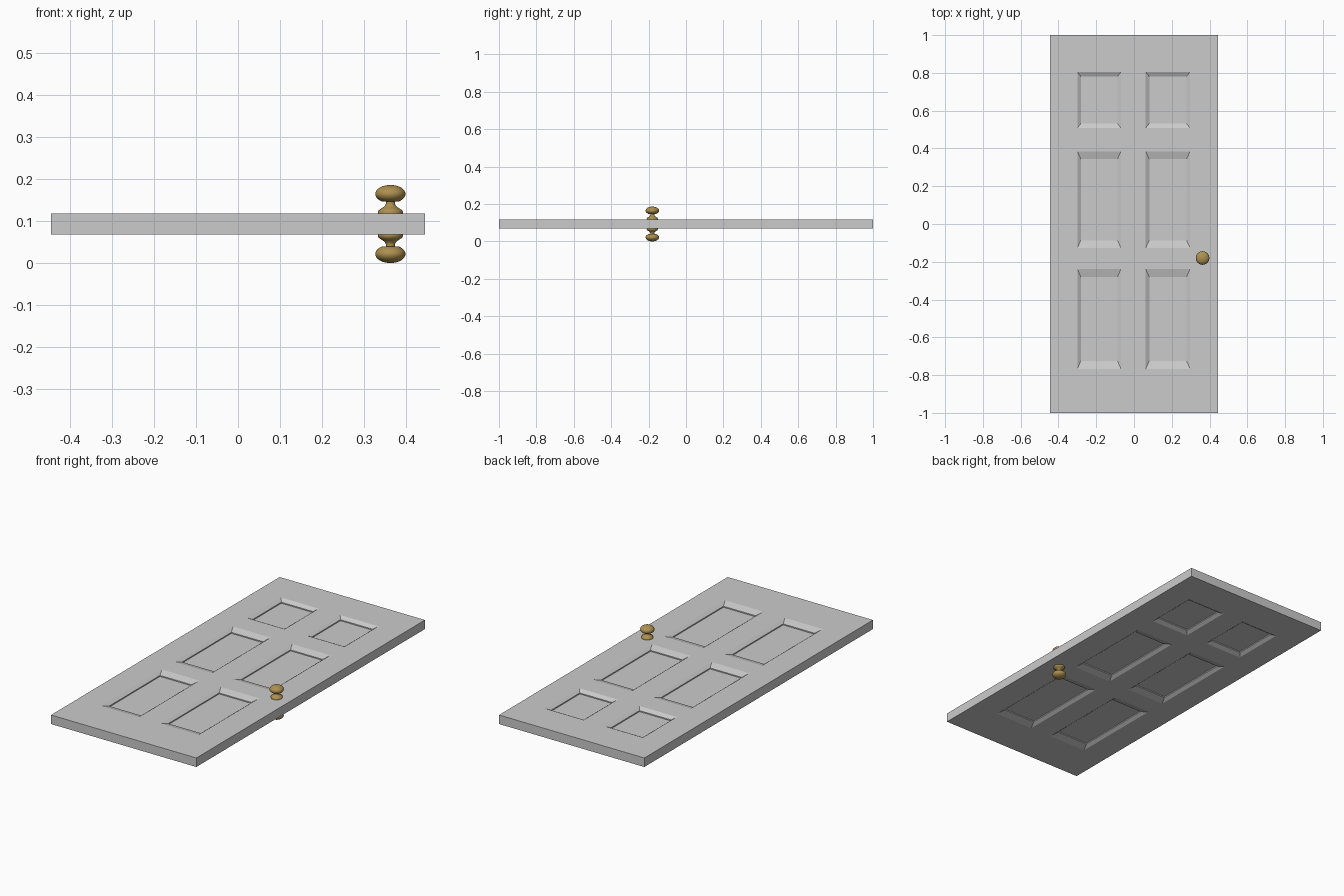
import bpy, bmesh, math
from mathutils import Vector

if "Cube" in bpy.data.objects:
    bpy.data.objects.remove(bpy.data.objects["Cube"])

MID = 0.093      # height of the door's middle plane
HALF = 0.025     # half the slab thickness


def finish(name, bm):
    bmesh.ops.recalc_face_normals(bm, faces=bm.faces)
    me = bpy.data.meshes.new(name)
    bm.to_mesh(me)
    bm.free()
    ob = bpy.data.objects.new(name, me)
    bpy.context.collection.objects.link(ob)
    ob.location.z = MID
    return ob


def mirror_z(ob):
    m = ob.modifiers.new("other_face", 'MIRROR')
    m.use_axis = (False, False, True)


# Door slab: upper half as a grid of stiles and rails, mirrored for the lower half
xs = [-0.445, -0.30, -0.069, 0.062, 0.297, 0.445]
ys = [-1, -0.767, -0.238, -0.127, 0.385, 0.508, 0.805, 1]
bm = bmesh.new()
grid = [[bm.verts.new((x, y, HALF)) for y in ys] for x in xs]
panels = []
for i in range(len(xs) - 1):
    for j in range(len(ys) - 1):
        f = bm.faces.new((grid[i][j], grid[i + 1][j],
                          grid[i + 1][j + 1], grid[i][j + 1]))
        if i % 2 and j % 2:
            panels.append(f)
bm.normal_update()

# Outer edges down to the middle plane
rim = [e for e in bm.edges if e.is_boundary]
walls = bmesh.ops.extrude_edge_only(bm, edges=rim)["geom"]
for v in walls:
    if isinstance(v, bmesh.types.BMVert):
        v.co.z = 0

# Recessed panels: sloped border, then a small straight step
for f in panels:
    for scale, drop in ((0.84, 0.012), (1.0, 0.006)):
        f = bmesh.ops.extrude_discrete_faces(bm, faces=[f])["faces"][0]
        c = f.calc_center_median()
        for v in f.verts:
            v.co = c + (v.co - c) * scale - Vector((0, 0, drop))
mirror_z(finish("door_slab", bm))

# Knobs: turned rose, neck and flattened ball on both faces
profile = [(0.0, 0.022), (0.029, 0.022), (0.030, 0.028), (0.028, 0.033),
           (0.020, 0.038), (0.013, 0.043), (0.011, 0.048), (0.011, 0.053)]
for k in range(3, 17):
    a = -math.pi / 2 + math.pi * k / 16
    profile.append((0.036 * math.cos(a), 0.0715 + 0.0215 * math.sin(a)))
bm = bmesh.new()
vs = [bm.verts.new((r, 0, z)) for r, z in profile]
es = [bm.edges.new(p) for p in zip(vs, vs[1:])]
bmesh.ops.spin(bm, geom=vs + es, cent=(0, 0, 0), axis=(0, 0, 1),
               angle=2 * math.pi, steps=32)
bmesh.ops.remove_doubles(bm, verts=bm.verts, dist=0.0001)
knob = finish("door_knobs", bm)
knob.location.x, knob.location.y = 0.363, -0.18
mirror_z(knob)
brass = bpy.data.materials.new("brass")
brass.diffuse_color = (0.42, 0.28, 0.08, 1)
brass.use_nodes = True
brass.node_tree.nodes["Principled BSDF"].inputs["Base Color"].default_value = brass.diffuse_color
knob.data.materials.append(brass)
bpy.context.view_layer.objects.active = knob
knob.select_set(True)
bpy.ops.object.shade_smooth_by_angle(angle=math.radians(50))
